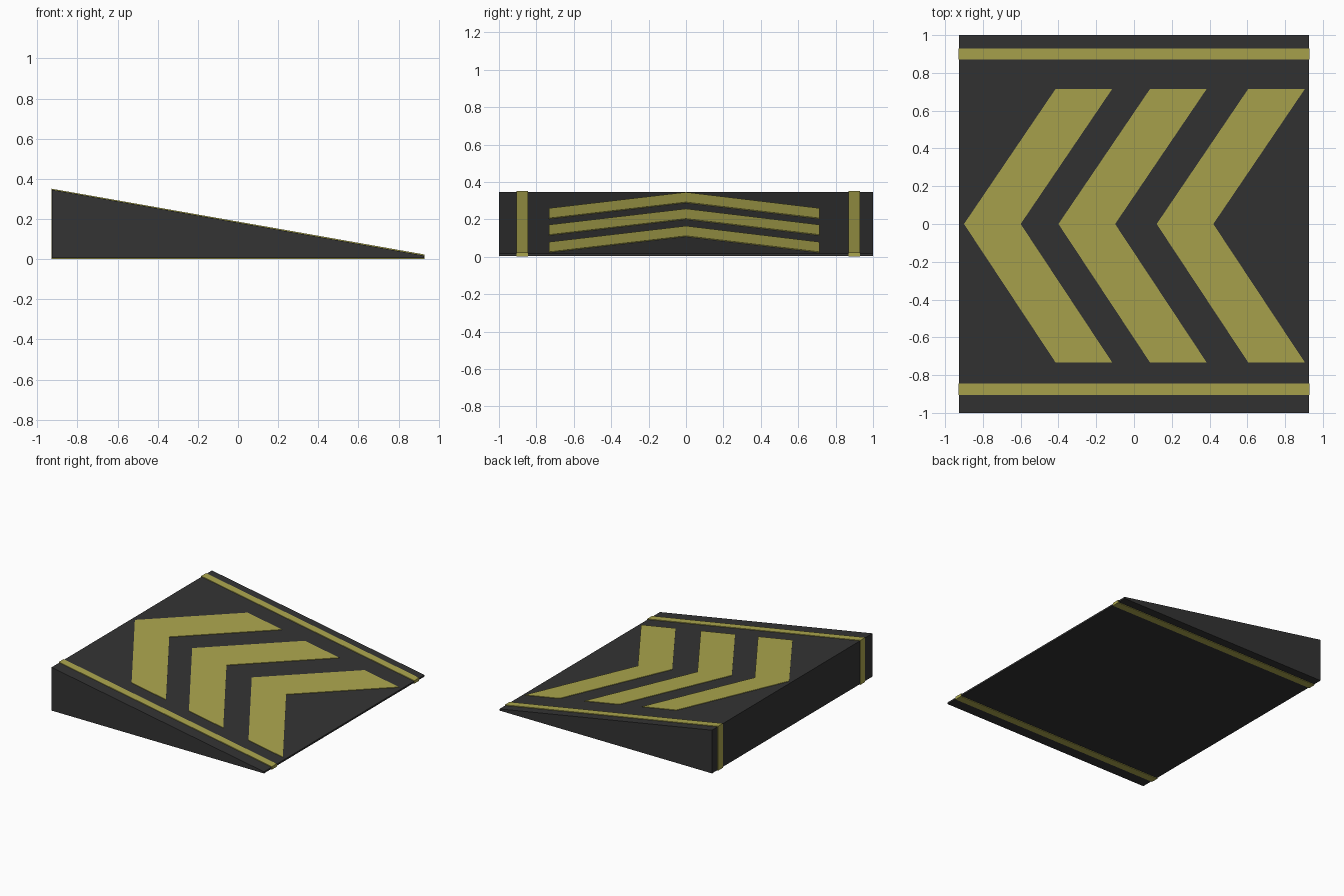
import bpy, bmesh

if "Cube" in bpy.data.objects:
    bpy.data.objects.remove(bpy.data.objects["Cube"])


def material(name, rgb):
    m = bpy.data.materials.new(name)
    m.diffuse_color = (*rgb, 1)
    m.use_nodes = True
    m.node_tree.nodes["Principled BSDF"].inputs["Base Color"].default_value = m.diffuse_color
    return m


RUBBER = material("dark rubber", (0.034, 0.034, 0.034))
YELLOW = material("dull yellow", (0.41, 0.38, 0.075))

X, Z_HIGH, Z_LOW, BASE = 0.927, 0.346, 0.018, 0.005


def slope_z(x):
    return Z_HIGH + (Z_LOW - Z_HIGH) * (x + X) / (2 * X)


def prism(name, lower, upper, mat):
    """Solid between two matching outlines."""
    bm = bmesh.new()
    a = [bm.verts.new(p) for p in lower]
    b = [bm.verts.new(p) for p in upper]
    bm.faces.new(a)
    bm.faces.new(b)
    n = len(a)
    for i in range(n):
        j = (i + 1) % n
        bm.faces.new((a[i], a[j], b[j], b[i]))
    bmesh.ops.recalc_face_normals(bm, faces=bm.faces)
    mesh = bpy.data.meshes.new(name)
    bm.to_mesh(mesh)
    bm.free()
    mesh.materials.append(mat)
    ob = bpy.data.objects.new(name, mesh)
    bpy.context.collection.objects.link(ob)
    return ob


def wedge(name, y0, y1, grow, mat):
    """Ramp-shaped side profile swept along y, enlarged by grow."""
    x = X + grow * 0.6
    profile = [(-x, BASE - grow), (x, BASE - grow),
               (x, Z_LOW + grow), (-x, Z_HIGH + grow)]
    return prism(name, [(px, y0, pz) for px, pz in profile],
                 [(px, y1, pz) for px, pz in profile], mat)


# Ramp body
wedge("ramp_body", -1, 1, 0, RUBBER)

# Edge bands wrapping all the way round the ramp
wedge("edge_band_front", -0.905, -0.845, 0.005, YELLOW)
wedge("edge_band_back", 0.87, 0.93, 0.005, YELLOW)

# Chevron plates pointing up the slope
for i, tip in enumerate((-0.9, -0.4, 0.12)):
    w, sweep = 0.30, 0.484
    outline = [(tip, 0), (tip + sweep, -0.732), (tip + sweep + w, -0.732),
               (tip + w, 0), (tip + sweep + w, 0.714), (tip + sweep, 0.714)]
    prism(f"chevron_{i + 1}",
          [(x, y, slope_z(x) - 0.003) for x, y in outline],
          [(x, y, slope_z(x) + 0.004) for x, y in outline], YELLOW)
